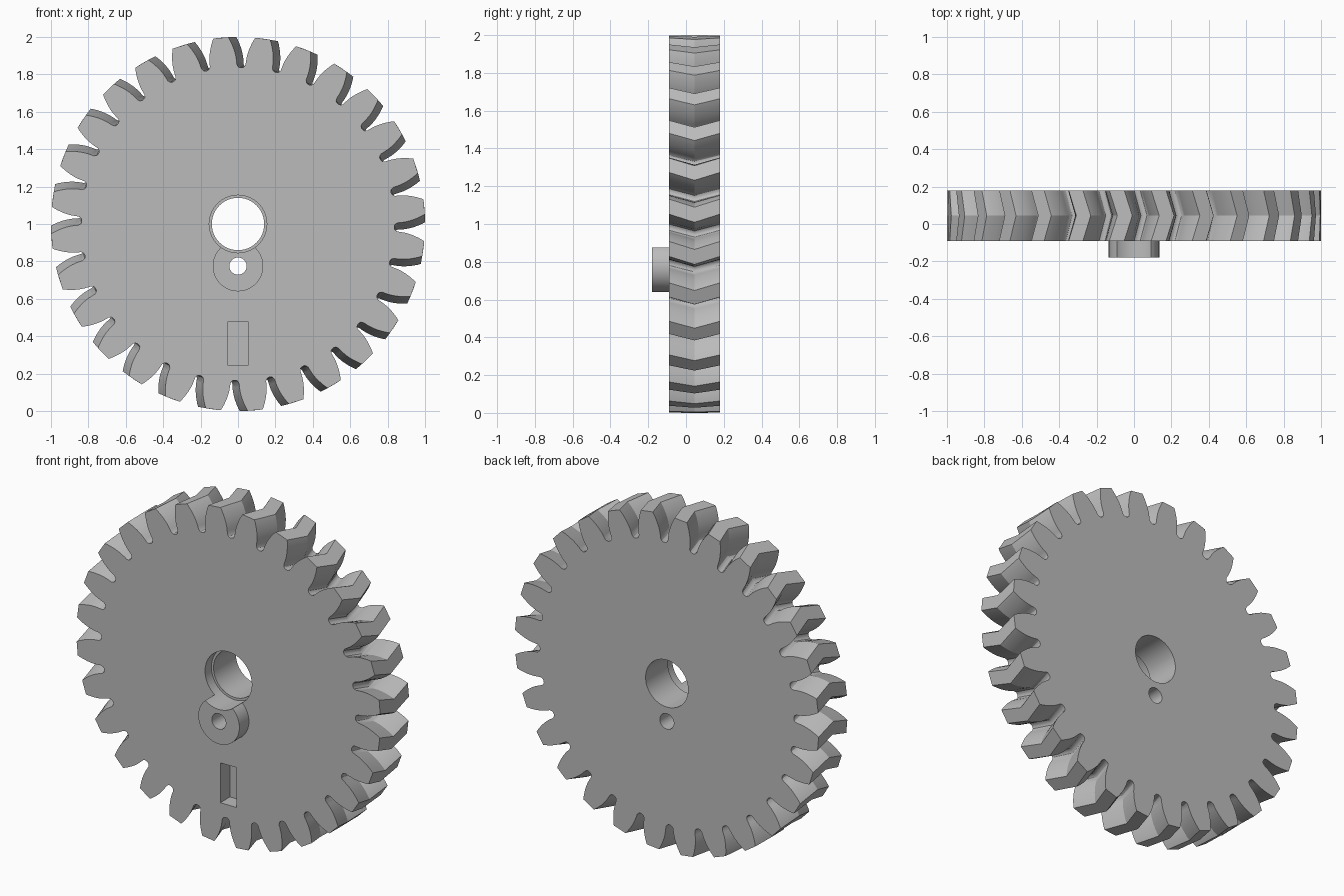
import bpy, bmesh
from math import sin, cos, pi
from mathutils import Matrix, Vector

cube = bpy.data.objects.get("Cube")
if cube:
    bpy.data.objects.remove(cube, do_unlink=True)

TEETH = 28
FRONT, MIDDLE, BACK = -0.09, 0.045, 0.18
START, TWIST = 0.02, 0.043       # clockwise from the top, in radians
AXIS_Z = 1.0

grey = bpy.data.materials.new("plain_grey")
grey.use_nodes = True
colour = (0.50, 0.50, 0.50, 1)
grey.diffuse_color = colour
grey.node_tree.nodes["Principled BSDF"].inputs["Base Color"].default_value = colour


def new_object(name, bm):
    bmesh.ops.recalc_face_normals(bm, faces=bm.faces)
    mesh = bpy.data.meshes.new(name)
    bm.to_mesh(mesh)
    bm.free()
    mesh.materials.append(grey)
    obj = bpy.data.objects.new(name, mesh)
    bpy.context.collection.objects.link(obj)
    return obj


def cylinder(name, radius, y0, y1, z, sides=64):
    bm = bmesh.new()
    place = Matrix.Translation((0, (y0 + y1) / 2, z)) @ Matrix.Rotation(pi / 2, 4, "X")
    bmesh.ops.create_cone(bm, cap_ends=True, segments=sides, radius1=radius,
                          radius2=radius, depth=y1 - y0, matrix=place)
    return new_object(name, bm)


def box(name, low, high):
    low, high = Vector(low), Vector(high)
    bm = bmesh.new()
    place = Matrix.Translation((low + high) / 2) @ Matrix.Diagonal((*(high - low), 1))
    bmesh.ops.create_cube(bm, size=1, matrix=place)
    return new_object(name, bm)


def combine(target, other, operation):
    mod = target.modifiers.new(operation.lower(), "BOOLEAN")
    mod.operation, mod.solver, mod.object = operation, "EXACT", other
    bpy.context.view_layer.objects.active = target
    bpy.ops.object.modifier_apply(modifier=mod.name)
    bpy.data.objects.remove(other, do_unlink=True)


# Half a tooth: radius and half angle, from the rounded root to the tip
flank = [(0.836, 0.104), (0.841, 0.093), (0.853, 0.085), (0.872, 0.083),
         (0.893, 0.080), (0.915, 0.075), (0.94, 0.067), (0.965, 0.057),
         (0.985, 0.048), (1.0, 0.040)]
tooth = [(r, -a) for r, a in flank] + [(r, a) for r, a in reversed(flank)]
pitch = 2 * pi / TEETH
outline = [(r, a + (i + 0.5) * pitch) for i in range(TEETH) for r, a in tooth]

# Herringbone gear: the outline twists to the middle and back again
bm = bmesh.new()
rings = []
for y, turn in ((FRONT, START), (MIDDLE, START + TWIST), (BACK, START)):
    rings.append([bm.verts.new((r * sin(a + turn), y, AXIS_Z + r * cos(a + turn)))
                  for r, a in outline])
count = len(outline)
for lower, upper in zip(rings, rings[1:]):
    for i in range(count):
        j = (i + 1) % count
        bm.faces.new((lower[i], lower[j], upper[j], upper[i]))
bm.faces.new(rings[0])
bm.faces.new(rings[-1])
gear = new_object("herringbone_gear", bm)

# Offset boss on the front
PIN_Z = 0.775
combine(gear, cylinder("boss", 0.135, -0.18, 0.0, PIN_Z), "UNION")

# Stepped bore, pin hole and blind slot
combine(gear, cylinder("bore_cutter", 0.14, -0.3, 0.3, AXIS_Z), "DIFFERENCE")
combine(gear, cylinder("counterbore_cutter", 0.154, -0.3, -0.03, AXIS_Z), "DIFFERENCE")
combine(gear, cylinder("pin_hole_cutter", 0.046, -0.3, 0.3, PIN_Z, 40), "DIFFERENCE")
combine(gear, box("slot_cutter", (-0.053, -0.3, 0.243), (0.053, 0.0, 0.48)), "DIFFERENCE")

# Smooth flanks and bores, sharp edges
for obj in bpy.context.selected_objects:
    obj.select_set(False)
gear.select_set(True)
bpy.context.view_layer.objects.active = gear
bpy.ops.object.shade_smooth_by_angle(angle=0.5)
